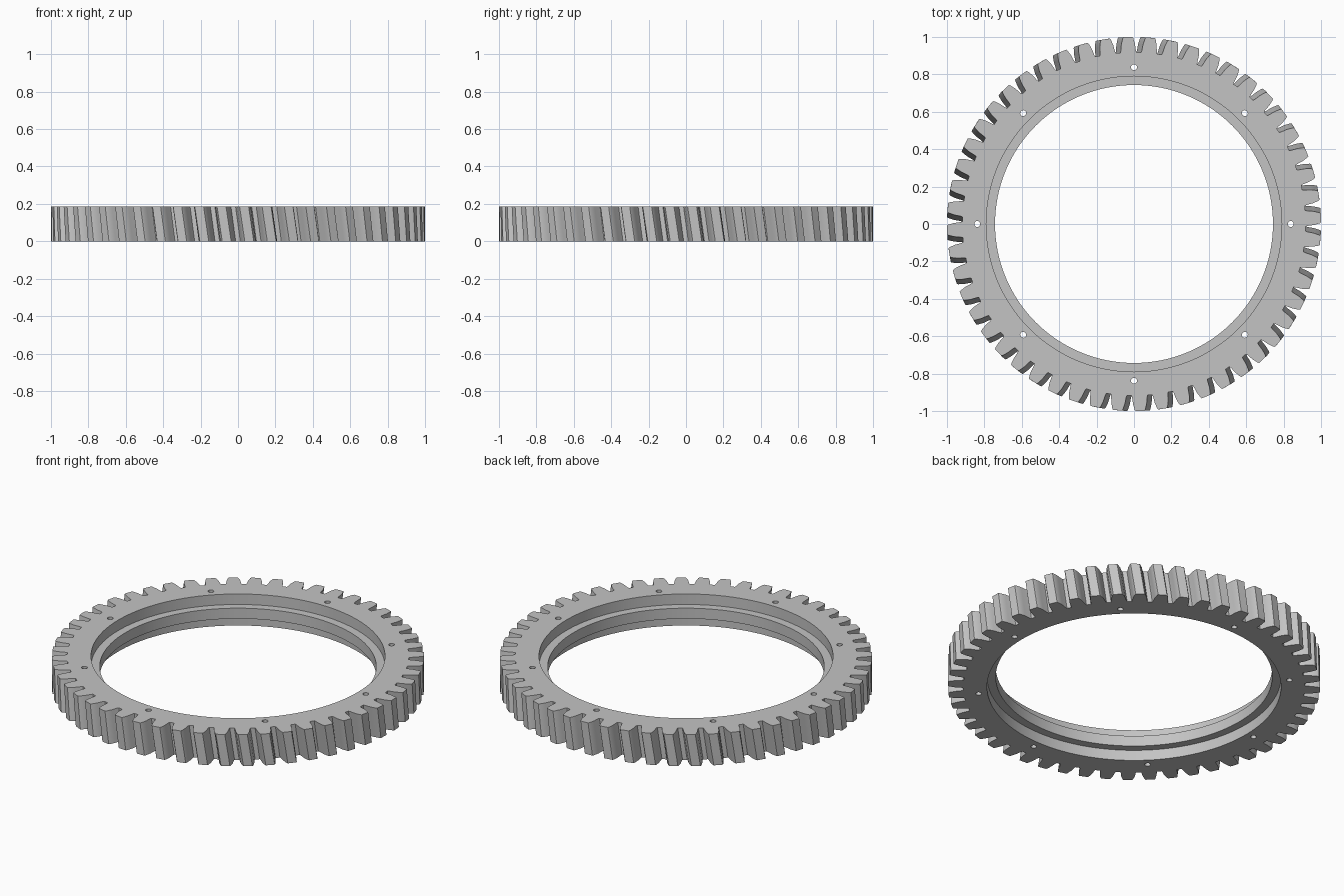
import bpy
import bmesh
from math import cos, sin, tau, radians

if "Cube" in bpy.data.objects:
    bpy.data.objects.remove(bpy.data.objects["Cube"], do_unlink=True)

HEIGHT = 0.187
TEETH = 52
TWIST = -0.028            # helix rotation from bottom to top
LAYERS = 4
HOLES = 8
HOLE_CIRCLE = 0.838
HOLE_RADIUS = 0.016
BORE, RECESS = 0.743, 0.79
PITCH = tau / TEETH

# Half tooth: (angle from the tooth centre, radius), root to tip
HALF_TOOTH = [(0.047, 0.918), (0.0435, 0.927), (0.038, 0.962),
              (0.0285, 0.993), (0.024, 1.0)]
TOOTH = [(-a, r) for a, r in HALF_TOOTH] + HALF_TOOTH[::-1]

bm = bmesh.new()


def ring(points, z):
    """Add a closed loop of vertices at height z."""
    return [bm.verts.new((x, y, z)) for x, y in points]


def circle(radius, count, cx=0.0, cy=0.0):
    return [(cx + radius * cos(tau * i / count), cy + radius * sin(tau * i / count))
            for i in range(count)]


def gear_outline(turn):
    points = []
    for t in range(TEETH):
        centre = (t + 0.5) * PITCH + turn
        points += [(r * cos(centre + a), r * sin(centre + a)) for a, r in TOOTH]
    return points


def wall(loops):
    """Join successive loops with quads."""
    for low, high in zip(loops, loops[1:]):
        n = len(low)
        for i in range(n):
            j = (i + 1) % n
            bm.faces.new((low[i], low[j], high[j], high[i]))


def loop_edges(loop):
    return [bm.edges.get((loop[i - 1], loop[i])) for i in range(len(loop))]


# Helical teeth
walls = [[ring(gear_outline(TWIST * k / LAYERS), HEIGHT * k / LAYERS)
          for k in range(LAYERS + 1)]]

# Bore with a recess on each side of a central lip
lip_low, lip_high = HEIGHT / 3, HEIGHT * 2 / 3
walls.append([ring(circle(r, 128), z) for r, z in
              [(RECESS, 0), (RECESS, lip_low), (BORE, lip_low),
               (BORE, lip_high), (RECESS, lip_high), (RECESS, HEIGHT)]])

# Through holes
for cx, cy in circle(HOLE_CIRCLE, HOLES):
    hole = circle(HOLE_RADIUS, 16, cx, cy)
    walls.append([ring(hole, 0), ring(hole, HEIGHT)])

for loops in walls:
    wall(loops)

# Flat bottom and top faces
for end, normal in ((0, (0, 0, -1)), (-1, (0, 0, 1))):
    edges = [e for loops in walls for e in loop_edges(loops[end])]
    bmesh.ops.triangle_fill(bm, use_beauty=True, edges=edges, normal=normal)

bmesh.ops.recalc_face_normals(bm, faces=bm.faces[:])
mesh = bpy.data.meshes.new("ring_gear")
bm.to_mesh(mesh)
bm.free()
gear = bpy.data.objects.new("ring_gear", mesh)
bpy.context.collection.objects.link(gear)

# Plain grey metal
colour = (0.55, 0.55, 0.55, 1.0)
grey = bpy.data.materials.new("grey_metal")
grey.use_nodes = True
grey.diffuse_color = colour
grey.node_tree.nodes["Principled BSDF"].inputs["Base Color"].default_value = colour
mesh.materials.append(grey)

# Smooth curved walls, keep the rims sharp
bpy.ops.object.select_all(action="DESELECT")
gear.select_set(True)
bpy.context.view_layer.objects.active = gear
bpy.ops.object.shade_smooth_by_angle(angle=radians(25))
